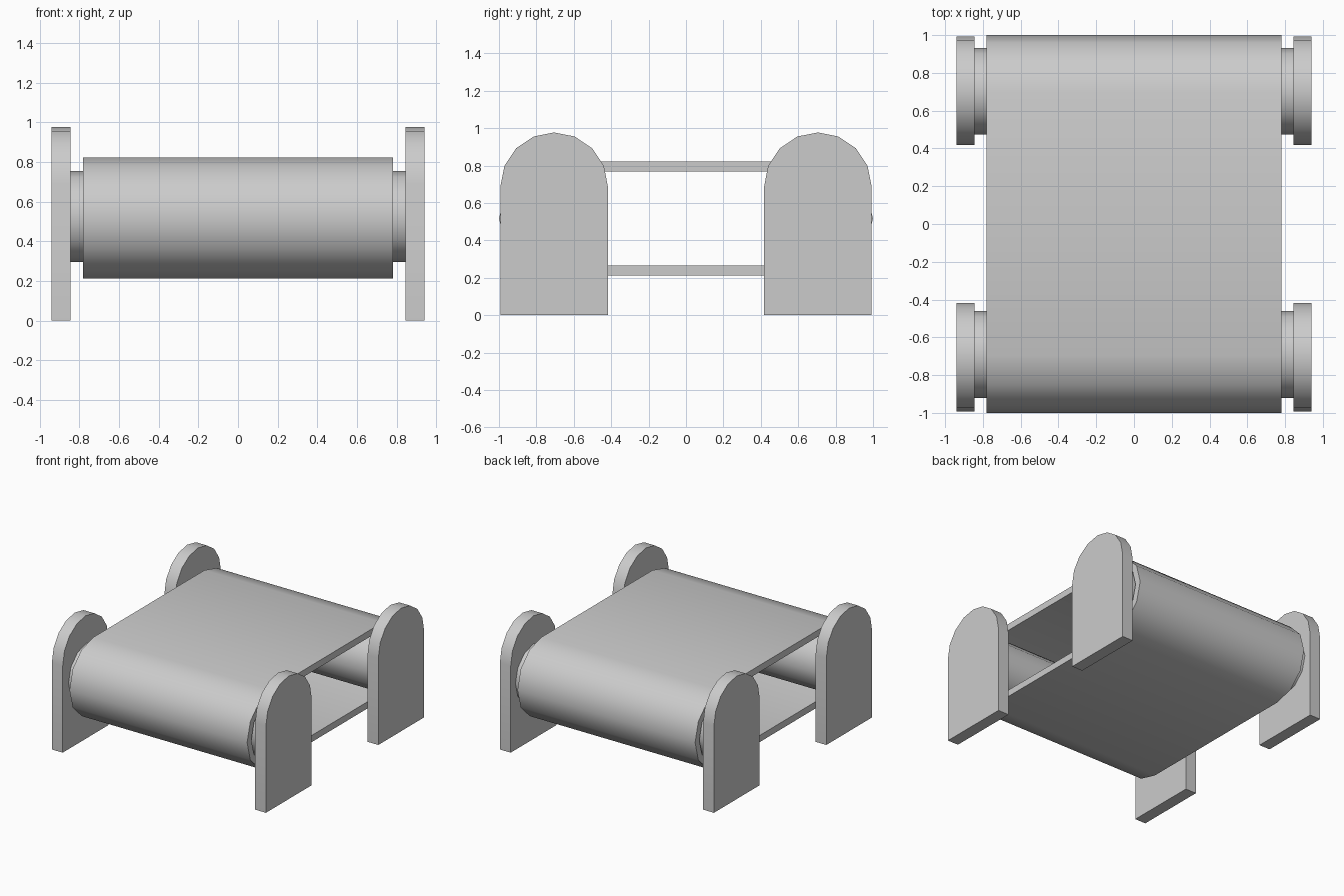
import bpy, bmesh
from math import sin, cos, pi, radians

if "Cube" in bpy.data.objects:
    bpy.data.objects.remove(bpy.data.objects["Cube"])


def extrude_x(name, loops, x0, x1, angle=35):
    """Extrude a closed (y, z) outline along x; a second loop makes it a hollow band."""
    bm = bmesh.new()
    rings = [[[bm.verts.new((x, y, z)) for y, z in loop] for x in (x0, x1)]
             for loop in loops]
    n = len(loops[0])
    for a, b in rings:
        for i in range(n):
            j = (i + 1) % n
            bm.faces.new((a[i], a[j], b[j], b[i]))
    for side in (0, 1):
        if len(rings) == 1:
            bm.faces.new(rings[0][side])
        else:
            o, p = rings[0][side], rings[1][side]
            for i in range(n):
                j = (i + 1) % n
                bm.faces.new((o[i], o[j], p[j], p[i]))
    bmesh.ops.recalc_face_normals(bm, faces=bm.faces)
    mesh = bpy.data.meshes.new(name)
    bm.to_mesh(mesh)
    bm.free()
    ob = bpy.data.objects.new(name, mesh)
    bpy.context.collection.objects.link(ob)
    bpy.ops.object.select_all(action='DESELECT')
    bpy.context.view_layer.objects.active = ob
    ob.select_set(True)
    bpy.ops.object.shade_smooth_by_angle(angle=radians(angle))
    return ob


def arc(cy, cz, r, start, end, steps):
    return [(cy + r * cos(radians(start + (end - start) * i / steps)),
             cz + r * sin(radians(start + (end - start) * i / steps)))
            for i in range(steps + 1)]


def stadium(r, cy=0.695, cz=0.517):
    return arc(cy, cz, r, -90, 90, 6) + arc(-cy, cz, r, 90, 270, 6)


# Conveyor belt: hollow band looping around both rollers
extrude_x("belt", [stadium(0.305), stadium(0.252)], -0.78, 0.78)

for end, s, roller_y in (("front", -1, -0.69), ("back", 1, 0.703)):
    # Roller inside the belt, reaching to the side brackets
    extrude_x(f"{end}_roller", [arc(roller_y, 0.525, 0.23, 0, 330, 11)], -0.85, 0.85)
    # Round-topped brackets
    cy, r = s * 0.705, 0.287
    outline = [(cy - r, 0), (cy + r, 0)] + arc(cy, 0.69, r, 0, 180, 8)
    for side, x0, x1 in (("left", -0.94, -0.845), ("right", 0.845, 0.94)):
        extrude_x(f"{end}_{side}_bracket", [outline], x0, x1)
